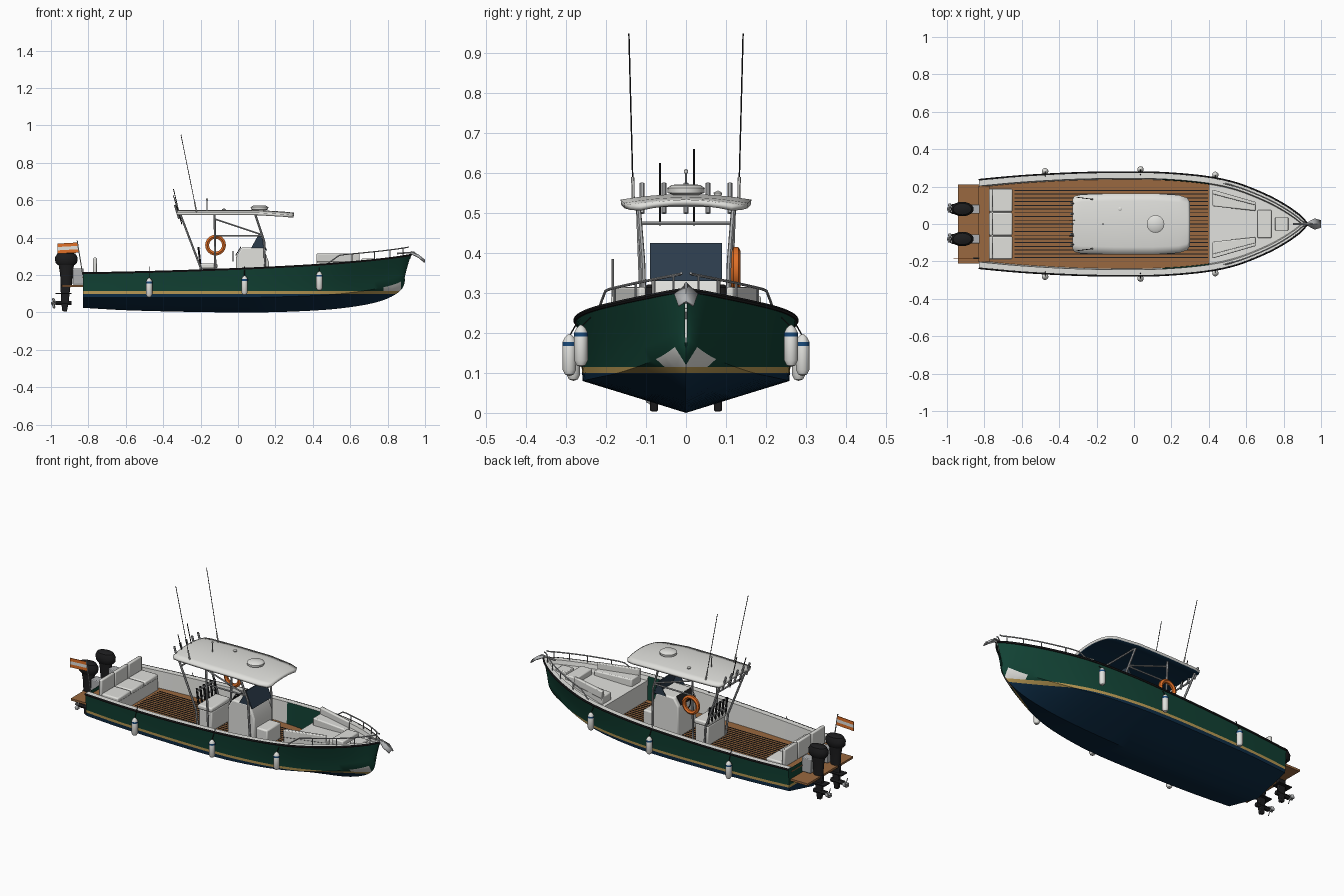
import bpy, bmesh, math
from mathutils import Vector

cube = bpy.data.objects.get("Cube")
if cube:
    bpy.data.objects.remove(cube)

# Palette
COLORS = dict(green=(.006, .055, .035), navy=(.004, .025, .06), gold=(.5, .33, .09),
              white=(.75, .75, .72), teak=(.32, .14, .05), black=(.012, .012, .013),
              orange=(.75, .16, .02), metal=(.42, .43, .44), glass=(.025, .045, .07),
              blue=(.01, .07, .2))
MATS = {}
for key, rgb in COLORS.items():
    m = MATS[key] = bpy.data.materials.new(key)
    m.use_nodes = True
    m.diffuse_color = (*rgb, 1)
    m.node_tree.nodes["Principled BSDF"].inputs["Base Color"].default_value = (*rgb, 1)


def add(name, bm, mats, loc=(0, 0, 0), bevel=0):
    me = bpy.data.meshes.new(name)
    bm.to_mesh(me)
    bm.free()
    for key in mats.split():
        me.materials.append(MATS[key])
    me.shade_smooth()
    me.set_sharp_from_angle(angle=math.radians(35))
    ob = bpy.data.objects.new(name, me)
    ob.location = loc
    bpy.context.collection.objects.link(ob)
    if bevel:
        mod = ob.modifiers.new("soft_edges", 'BEVEL')
        mod.width, mod.segments = bevel, 2
    return ob


def loft(rows, flip=False):
    bm = bmesh.new()
    grid = [[bm.verts.new(p) for p in row] for row in rows]
    for a, b in zip(grid, grid[1:]):
        for j in range(len(a) - 1):
            f = bm.faces.new((a[j], b[j], b[j + 1], a[j + 1]))
            f.material_index = j
            if flip:
                f.normal_flip()
    return bm


def prism(name, pts, axis, lo, hi, mat, bevel=0):
    bm = bmesh.new()
    place = (lambda p, h: (p[0], h, p[1])) if axis == 'y' else (lambda p, h: (p[0], p[1], h))
    ends = [[bm.verts.new(place(p, h)) for p in pts] for h in (lo, hi)]
    for e in ends:
        bm.faces.new(e)
    for i in range(len(pts)):
        k = (i + 1) % len(pts)
        bm.faces.new((ends[0][i], ends[0][k], ends[1][k], ends[1][i]))
    bmesh.ops.recalc_face_normals(bm, faces=bm.faces)
    return add(name, bm, mat, bevel=bevel)


def box(name, x, y, z, mat, bevel=0):
    return prism(name, [(x[0], y[0]), (x[1], y[0]), (x[1], y[1]), (x[0], y[1])], 'z', *z, mat, bevel)


def lathe(name, prof, loc, mat, sx=1, sy=1, n=20):
    rows = []
    for i in range(n + 1):
        a = math.tau * i / n
        rows.append([(r * sx * math.cos(a), r * sy * math.sin(a), z) for r, z in prof])
    bm = loft(rows)
    bmesh.ops.remove_doubles(bm, verts=bm.verts, dist=1e-5)
    for f in bm.faces:
        f.material_index = 0
    return add(name, bm, mat, loc)


def tube(name, pts, r, mat, closed=False):
    cu = bpy.data.curves.new(name, 'CURVE')
    cu.dimensions, cu.bevel_depth, cu.bevel_resolution, cu.use_fill_caps = '3D', r, 1, True
    sp = cu.splines.new('POLY')
    sp.points.add(len(pts) - 1)
    for p, q in zip(sp.points, pts):
        p.co = (*q, 1)
    sp.use_cyclic_u = closed
    tmp = bpy.data.objects.new("tmp", cu)
    bpy.context.collection.objects.link(tmp)
    me = bpy.data.meshes.new_from_object(tmp)
    bpy.data.objects.remove(tmp)
    bm = bmesh.new()
    bm.from_mesh(me)
    return add(name, bm, mat)


def ring(name, c, radius, r, mat, axis='y'):
    pts = []
    for i in range(24):
        u, v = radius * math.cos(math.tau * i / 24), radius * math.sin(math.tau * i / 24)
        pts.append((c[0] + u, c[1], c[2] + v) if axis == 'y' else (c[0], c[1] + u, c[2] + v))
    return tube(name, pts, r, mat, True)


# Hull lines: x, sheer half beam, chine half beam, sheer z, chine z, keel z
LINES = [Vector(r) for r in (
    (-.83, .235, .225, .212, .08, .025), (-.6, .256, .245, .216, .08, .012),
    (-.3, .272, .256, .224, .08, .004), (0, .276, .258, .235, .08, 0),
    (.2, .27, .246, .244, .083, .002), (.4, .25, .215, .255, .09, .01),
    (.55, .217, .17, .266, .1, .022), (.7, .158, .11, .28, .12, .045),
    (.8, .105, .065, .291, .14, .075), (.88, .05, .028, .302, .165, .12),
    (.925, .003, .002, .31, .19, .17))]


def station(t):
    i = min(int(t), 9)
    f = t - i
    p = [LINES[max(0, min(10, i + k))] for k in (-1, 0, 1, 2)]
    return .5 * (2 * p[1] + (p[2] - p[0]) * f + (2 * p[0] - 5 * p[1] + 4 * p[2] - p[3]) * f * f
                 + (3 * p[1] - p[0] - 3 * p[2] + p[3]) * f ** 3)


TS = [i / 4 for i in range(41)]
rows = []
for t in TS:
    x, b, c, zs, zc, zk = station(t)
    rake = .035 * max(0, (t - 8) / 2) ** 2
    half = [(x - rake, 0, zk), (x - rake * .95, c * .5, (zk + zc) / 2)]
    half += [(x - rake * (1 - u), c + (b - c) * u ** 1.3, zc + (zs - zc) * u) for u in (0, .25, .5, .75, 1)]
    rows.append([(p[0], -p[1], p[2]) for p in half[:0:-1]] + half)
bm = loft(rows, True)
bm.verts.ensure_lookup_table()
bm.faces.new(bm.verts[:len(rows[0])])  # transom
for z in (.1, .115):
    bmesh.ops.bisect_plane(bm, geom=bm.verts[:] + bm.edges[:] + bm.faces[:], plane_co=(0, 0, z), plane_no=(0, 0, 1))
for f in bm.faces:
    c = f.calc_center_median()
    f.material_index = 0 if c.z < .1 else 1 if c.z < .115 else 2
    if .77 < c.x < .87 and .115 < c.z < .15:
        f.material_index = 3
add("hull", bm, "navy gold green white")

# Gunwale, inner walls, cockpit sole and raised foredeck in one skin
FLOOR = .12
rows = []
for t, raised in [(t, t > 5) for t in TS[:21]] + [(t, True) for t in TS[20:]]:
    x, b, c, zs, zc, zk = station(t)
    z = zs - .02 if raised else FLOOR
    half = [(x, b, zs + .003), (x, max(b - .032, 0), zs + .003), (x, max(b - .038, 0), z)]
    rows.append([(p[0], -p[1], p[2]) for p in half] + half[::-1])
bm = loft(rows)
for f in bm.faces:
    j, c = f.material_index, f.calc_center_median()
    f.material_index = 0
    if j == 2 and c.x < .399:
        f.material_index = 1
    elif j in (1, 3) and .14 < c.x < .4:
        f.material_index = 2
add("deck_liner", bm, "white teak green")
for i in range(-9, 10):
    box("sole_seam", (-.64, .395), (i * .02 - .0025, i * .02 + .0025), (FLOOR, FLOOR + .002), "black")

# Both-side fittings along the sheer
for s in (-1, 1):
    sheer = [station(t) for t in TS]
    tube("rub_rail", [(p[0], s * p[1], p[3] - .002) for p in sheer], .006, "black")
    rail = [station(5.5 + k * .22) for k in range(20)]
    tube("bow_rail", [(p[0], s * max(p[1] - .018, .012), p[3] + min(.042, k * .02)) for k, p in enumerate(rail)],
         .0035, "metal")
    for p in rail[4::4]:
        y = s * max(p[1] - .018, .012)
        tube("rail_post", [(p[0], y, p[3]), (p[0], y, p[3] + .042)], .003, "metal")
    for x, y, z in ((-.475, .282, .08), (.035, .292, .092), (.435, .263, .115)):
        lathe("fender", [(0, 0), (.011, .004), (.017, .016), (.017, .086), (.011, .098), (.004, .104), (0, .106)],
              (x, s * y, z), "white")
        lathe("fender_band", [(.0176, .076), (.0176, .086)], (x, s * y, z), "blue")
        tube("fender_line", [(x, s * y, z + .1), (x, s * (y - .03), .245)], .002, "black")

# Foredeck seating
for s in (-1, 1):
    prism("bow_seat", [(.42, s * .095), (.65, s * .07), (.65, s * .115), (.42, s * .18)], 'z', .225, .28, "white", .006)
    prism("bow_backrest", [(.42, s * .16), (.65, s * .1), (.65, s * .118), (.42, s * .184)], 'z', .27, .315, "white", .005)
box("bow_cushion", (.66, .735), (-.075, .075), (.25, .288), "white", .006)
box("anchor_hatch", (.755, .825), (-.036, .036), (.26, .283), "white", .004)

# Bow anchor
bm = loft([[(x, -w, z), (x, 0, z + .012), (x, w, z)] for x, w, z in
           ((.925, .008, .316), (.965, .03, .298), (1, .02, .27))])
for f in bm.faces:
    f.material_index = 0
add("anchor_fluke", bm, "metal").modifiers.new("plate", 'SOLIDIFY').thickness = .006
tube("anchor_shank", [(.85, 0, .315), (.94, 0, .322), (.985, 0, .285)], .005, "metal")

# Helm console with seat, screen and wheel
prism("console", [(-.01, FLOOR), (-.01, .3), (.02, .348), (.135, .348), (.165, .27), (.165, FLOOR)],
      'y', -.085, .085, "white", .008)
box("console_seat", (.16, .235), (-.065, .065), (FLOOR, .215), "white", .008)
prism("windscreen", [(.15, .33), (.156, .33), (.116, .425), (.11, .425)], 'y', -.09, .09, "glass")
for s in (-1, 1):
    prism("screen_wing", [(.07, .345), (.15, .345), (.112, .42)], 'y', s * .087 - .002, s * .087 + .002, "glass")
prism("dash_panel", [(-.011, .303), (.018, .35), (.014, .352), (-.015, .305)], 'y', -.065, .065, "black")
ring("steering_wheel", (-.026, .02, .3), .026, .003, "black", 'x')

# Helm seat with rod rack
box("helm_seat_base", (-.2, -.115), (-.08, .08), (FLOOR, .235), "white", .006)
box("helm_cushion", (-.205, -.11), (-.088, .088), (.235, .262), "white", .008)
for i in range(6):
    y = -.08 + i * .032
    tube("rack_post", [(-.2, y, .25), (-.212, y, .35)], .006, "black")
for z in (.29, .34):
    tube("rack_bar", [(-.206, -.085, z), (-.206, .085, z)], .005, "metal")

# Hard top
rows = []
for x, w in ((-.33, .13), (-.318, .15), (-.28, .158), (-.1, .164), (.1, .164), (.24, .155), (.285, .14), (.3, .115)):
    top = .548 - .16 * max(0, x - .1) ** 1.5
    rows.append([(x, w * k / 4, top - .014 * (k / 4) ** 2) for k in range(-4, 5)])
bm = loft(rows)
for f in bm.faces:
    f.material_index = 0
top = add("hard_top", bm, "white navy")
mod = top.modifiers.new("thickness", 'SOLIDIFY')
mod.thickness, mod.offset, mod.material_offset = .014, -1, 1
for s in (-1, 1):
    tube("rear_leg", [(-.31, s * .12, .53), (-.2, s * .105, FLOOR + .12), (-.19, s * .1, FLOOR)], .006, "metal")
    tube("middle_leg", [(-.125, s * .12, .53), (-.12, s * .105, FLOOR)], .006, "metal")
    tube("front_leg", [(.09, s * .12, .53), (.14, s * .108, .38), (.15, s * .1, FLOOR)], .006, "metal")
    tube("side_bar", [(-.125, s * .113, .41), (.13, s * .11, .41)], .0045, "metal")
    tube("diagonal_brace", [(-.125, s * .118, .5), (.13, s * .11, .415)], .0045, "metal")
    tube("whip_antenna", [(-.22, s * .132, .53), (-.305, s * .143, .95)], .0018, "black")
    tube("antenna_base", [(-.22, s * .132, .53), (-.232, s * .1335, .59)], .004, "white")
for x in (-.29, .1):
    tube("cross_bar", [(x, -.115, .475 if x < 0 else .52), (x, .115, .475 if x < 0 else .52)], .005, "metal")
for y in (-.11, -.055, 0, .055, .11):
    tube("rod_holder", [(-.315, y, .5), (-.338, y, .575)], .006, "metal")
for y, z in ((-.065, .625), (.02, .66)):
    tube("fishing_rod", [(-.3, y, .47), (-.345, y, z)], .0025, "black")
lathe("radar_dome", [(.03, 0), (.046, .006), (.047, .018), (.035, .026), (0, .028)], (.115, 0, .545), "white")
lathe("satellite_puck", [(.009, 0), (.011, .008), (0, .014)], (-.075, .08, .543), "white")
tube("light_mast", [(-.165, 0, .54), (-.165, 0, .6)], .003, "metal")
lathe("mast_light", [(0, 0), (.005, .003), (.005, .01), (0, .013)], (-.165, 0, .598), "white")
ring("life_ring", (-.12, .125, .36), .045, .012, "orange")

# Stern bench, transom and swim platform
box("bench_base", (-.77, -.655), (-.19, .19), (FLOOR, .19), "white")
for i in (-1, 0, 1):
    y = (i * .127 - .061, i * .127 + .061)
    box("bench_cushion", (-.758, -.65), y, (.19, .215), "white", .007)
    box("bench_backrest", (-.775, -.755), y, (.19, .293), "white", .006)
box("transom_wall", (-.828, -.8), (-.2, .2), (.1, .185), "white")
box("transom_cap", (-.832, -.772), (-.203, .203), (.185, .191), "teak")
box("swim_platform", (-.94, -.83), (-.212, .212), (.135, .147), "teak")

# Twin outboard engines
for s in (-1, 1):
    y = s * .08
    box("engine_bracket", (-.885, -.825), (y - .025, y + .025), (.15, .235), "metal", .004)
    lathe("engine_cowl", [(0, 0), (.026, .002), (.033, .014), (.035, .04), (.028, .062), (.015, .069), (0, .07)],
          (-.918, y, .252), "black", 1.75, 1.1)
    lathe("engine_neck", [(.02, 0), (.022, .06), (.028, .115)], (-.918, y, .145), "black", 1.5, .9)
    prism("engine_leg", [(-.95, .15), (-.895, .15), (-.905, .06), (-.915, .003), (-.94, .008), (-.945, .06)],
          'y', y - .01, y + .01, "black", .004)
    box("cavitation_plate", (-.975, -.89), (y - .026, y + .026), (.098, .104), "black")
    tube("gearcase", [(-.975, y, .05), (-.955, y, .05), (-.905, y, .05), (-.89, y, .05)], .013, "black")
    tube("propeller_hub", [(-1, y, .05), (-.972, y, .05)], .008, "metal")
    for k in range(3):
        a = math.tau * k / 3
        d, e = Vector((0, math.cos(a), math.sin(a))), Vector((.008, -math.sin(a) * .011, math.cos(a) * .011))
        c = Vector((-.984, y, .05))
        bm = loft([[c + d * r - e * w, c + d * r + e * w] for r, w in ((.005, .5), (.02, 1), (.03, .5))])
        add("propeller_blade", bm, "metal").modifiers.new("plate", 'SOLIDIFY').thickness = .003

# Stern flag in three bands
tube("flag_pole", [(-.83, -.183, .2), (-.86, -.183, .385)], .003, "metal")
for k, mat in enumerate(("orange", "white", "orange")):
    z = .32 + k * .018
    prism("flag_band", [(-.852 - k * .003, z), (-.965, z - .006), (-.965, z + .012), (-.855 - k * .003, z + .018)],
          'y', -.185, -.181, mat)
